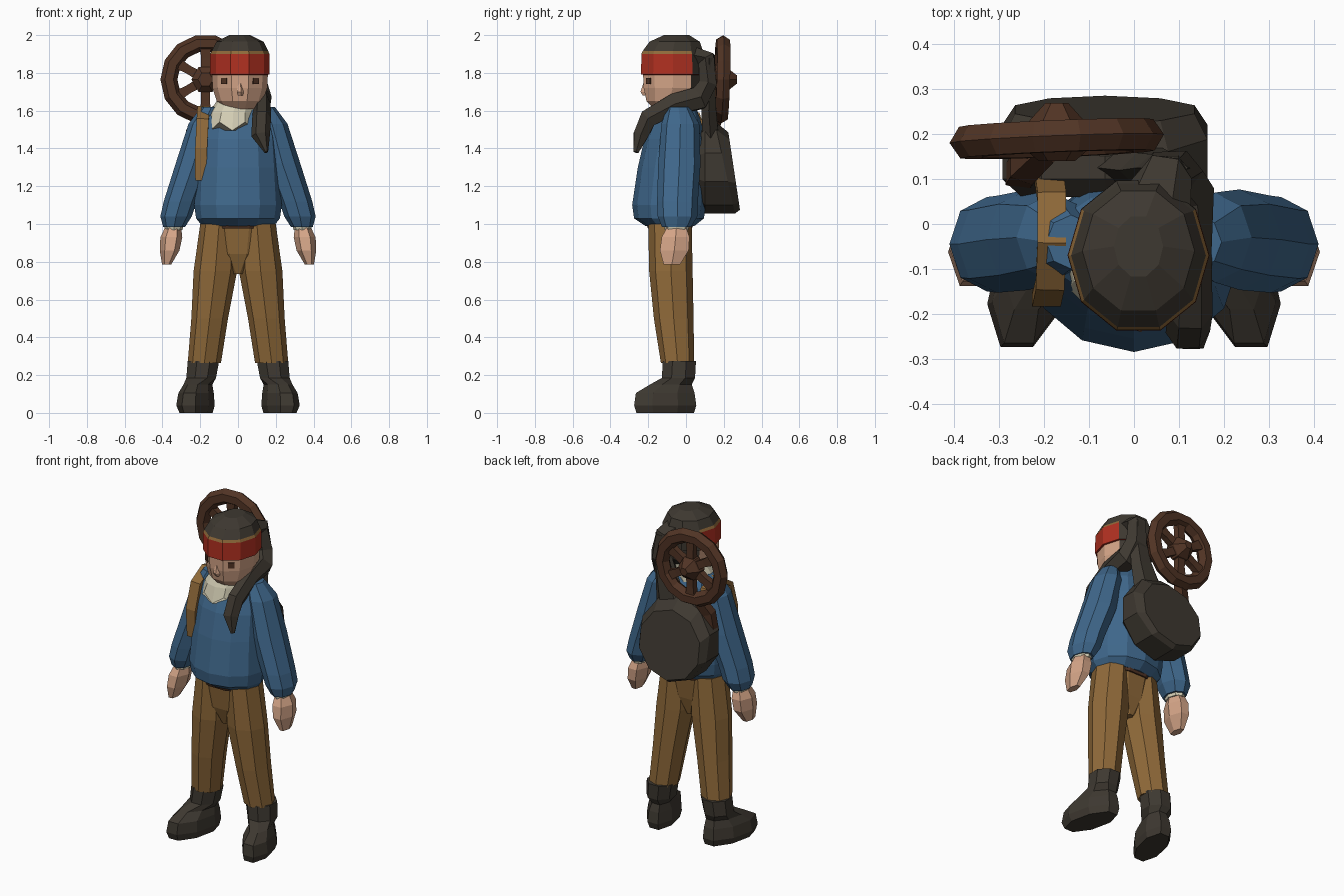
import bpy, bmesh, math
from mathutils import Vector


def material(name, r, g, b):
    m = bpy.data.materials.new(name)
    m.diffuse_color = [(c / 255) ** 2.2 for c in (r, g, b)] + [1]
    return m


GREY = material("charcoal", 64, 59, 52)
BLUE = material("shirt blue", 65, 103, 138)
TAN = material("trouser tan", 142, 105, 60)
RED = material("band red", 176, 52, 38)
SKIN = material("skin", 212, 164, 135)
CREAM = material("cream", 212, 206, 180)
BROWN = material("wood brown", 82, 55, 41)


def skin_rings(name, rings, mats, rule=None):
    """Join closed rings of points into a capped solid."""
    bm = bmesh.new()
    rows = [[bm.verts.new(p) for p in ring] for ring in rings]
    n = len(rows[0])
    for a, b in zip(rows, rows[1:]):
        for i in range(n):
            bm.faces.new((a[i], a[(i + 1) % n], b[(i + 1) % n], b[i]))
    bm.faces.new(rows[0])
    bm.faces.new(rows[-1])
    bmesh.ops.recalc_face_normals(bm, faces=bm.faces)
    bm.normal_update()
    if rule:
        for f in bm.faces:
            f.material_index = rule(f.calc_center_median(), f.normal)
    me = bpy.data.meshes.new(name)
    bm.to_mesh(me)
    bm.free()
    for m in mats:
        me.materials.append(m)
    ob = bpy.data.objects.new(name, me)
    bpy.context.collection.objects.link(ob)
    return ob


def loft(name, rings, mats, n=8, side=1, axis="z", rule=None, turn=0.0):
    """Rings are (x, y, z, radius1, radius2, shear)."""
    out = []
    for r in rings:
        x, y, z, a, b = r[:5]
        k = r[5] if len(r) > 5 else 0
        pts = []
        for i in range(n):
            t = 2 * math.pi * (i + turn) / n
            u, v = a * math.cos(t), b * math.sin(t)
            if axis == "z":
                pts.append((side * (x + u + k * v), y + v, z))
            else:
                pts.append((side * (x + u), y + k * v, z + v))
        out.append(pts)
    return skin_rings(name, out, mats, rule)


def sweep(name, path, mats, n=6, turn=0.0, ref=(1, 0, 0)):
    """Path points are (x, y, z, width, thickness)."""
    P = [Vector(p[:3]) for p in path]
    out = []
    for i, p in enumerate(P):
        t = (P[min(i + 1, len(P) - 1)] - P[max(i - 1, 0)]).normalized()
        s = Vector(ref)
        s = (s - t * s.dot(t)).normalized()
        up = s.cross(t)
        w, h = path[i][3:]
        out.append([p + s * w * math.cos(q) + up * h * math.sin(q)
                    for q in (turn + 2 * math.pi * j / n for j in range(n))])
    return skin_rings(name, out, mats)


# Head with cap and band, coloured by height and direction
def head_rule(c, nrm):
    if c.z > 1.912 or nrm.y > 0.65:
        return 0
    if c.z > 1.9:
        return 3
    if c.z > 1.79:
        return 1
    return 2 if c.y < 0.0 else 0


loft("head", [(.01, -.10, 1.61, .085, .075), (.01, -.09, 1.65, .122, .125),
              (.01, -.07, 1.72, .145, .162), (.01, -.07, 1.79, .148, .165),
              (.01, -.07, 1.792, .158, .176), (.01, -.07, 1.90, .157, .175),
              (.01, -.07, 1.915, .150, .168), (.01, -.06, 1.965, .125, .14),
              (.01, -.05, 2.0, .055, .07)], [GREY, RED, SKIN, TAN], 10, rule=head_rule)
loft("nose", [(.01, -.21, 1.68, .02, .02), (.01, -.22, 1.70, .02, .022),
              (.01, -.215, 1.75, .01, .01)], [SKIN], 5)
for s in (1, -1):
    bpy.ops.mesh.primitive_cube_add(size=1, location=(.01 + s * .083, -.197, 1.757),
                                    rotation=(0, 0, s * .66))
    eye = bpy.context.object
    eye.name = "eye"
    eye.scale = (.036, .009, .034)
    eye.data.materials.append(BROWN)

# Long cap tail falling behind the head and over the shoulder
sweep("cap_tail", [(.03, .0, 1.90, .10, .06), (.07, .11, 1.87, .06, .055),
                   (.08, .115, 1.74, .075, .055), (.105, .065, 1.665, .075, .07),
                   (.128, -.06, 1.635, .045, .065), (.125, -.2, 1.56, .05, .055),
                   (.12, -.24, 1.47, .05, .045), (.15, -.265, 1.38, .01, .015)], [GREY])
sweep("cap_drape", [(.075, .125, 1.88, .045, .03), (.07, .125, 1.74, .065, .035),
                    (.045, .12, 1.62, .08, .045), (.0, .13, 1.46, .11, .05)], [GREY])

# Shirt and collar
loft("shirt", [(0, -.085, .99, .19, .13), (0, -.09, 1.03, .222, .185),
               (0, -.09, 1.10, .232, .195), (0, -.075, 1.30, .22, .18),
               (0, -.06, 1.45, .21, .16), (0, -.05, 1.56, .19, .125),
               (0, -.04, 1.64, .11, .08)], [BLUE], 12)
collar = loft("collar", [(-.03, -.075, 1.54, .135, .135), (-.025, -.065, 1.59, .125, .125),
                         (0, -.04, 1.69, .09, .10)], [CREAM], 12)
for i, v in enumerate(collar.data.vertices):
    if i < 12 and i % 2:
        v.co.z -= .045

# Arms, legs and boots on both sides
for s in (1, -1):
    loft("sleeve", [(.14, -.04, 1.62, .055, .06), (.18, -.03, 1.53, .082, .10),
                    (.235, -.035, 1.32, .095, .112), (.305, -.045, 1.12, .088, .108),
                    (.328, -.045, 1.04, .083, .105), (.338, -.05, .985, .058, .078)],
         [BLUE], 8, s)
    loft("cuff", [(.34, -.05, .968, .046, .062), (.34, -.05, 1.0, .053, .07)], [CREAM], 8, s)
    loft("hand", [(.342, -.05, .99, .04, .055), (.353, -.055, .93, .058, .085),
                  (.362, -.062, .86, .052, .088), (.378, -.075, .785, .024, .05)],
         [SKIN], 6, s)
    loft("trouser_leg", [(.1, -.085, 1.0, .10, .115), (.12, -.08, .75, .115, .115),
                         (.15, -.065, .50, .097, .105), (.178, -.045, .265, .088, .088)],
         [TAN], 8, s)
    loft("boot", [(.222, -.11, 0, .08, .165, -.22), (.225, -.11, .04, .094, .178, -.22),
                  (.222, -.11, .105, .086, .168, -.22), (.212, -.08, .15, .07, .12, -.25),
                  (.195, -.04, .185, .085, .095), (.183, -.035, .275, .09, .095)],
         [GREY], 8, s, turn=.5)
loft("hips", [(0, -.08, .735, .03, .06), (0, -.085, .84, .15, .095),
              (0, -.085, 1.02, .2, .118)], [TAN], 10)
loft("belt", [(0, -.085, .975, .185, .122), (0, -.085, 1.02, .195, .14)], [BROWN], 10)

# Round pack with a slanted back, and its shoulder strap
loft("pack", [(-.06, .06, 1.30, .20, .20), (-.065, .10, 1.30, .24, .245),
              (-.065, .205, 1.30, .24, .245, -.22), (-.065, .255, 1.28, .21, .205, -.15)],
     [GREY], 10, axis="y", turn=.5)
sweep("shoulder_strap", [(-.198, -.16, 1.23, .04, .02), (-.195, -.17, 1.40, .045, .02),
                         (-.187, -.135, 1.55, .045, .02), (-.183, -.04, 1.61, .045, .02),
                         (-.183, .06, 1.58, .045, .02), (-.19, .11, 1.42, .045, .02)],
      [TAN], 4, math.pi / 4)
sweep("wheel_bracket", [(-.25, .11, 1.36, .045, .04), (-.24, .125, 1.48, .045, .04),
                        (-.19, .17, 1.58, .04, .035)], [BROWN], 5)

# Spoked wheel standing on the pack
WX, WY, WZ = -.172, .19, 1.765
bpy.ops.mesh.primitive_torus_add(major_radius=.194, minor_radius=.045, major_segments=14,
                                 minor_segments=6, location=(WX, WY, WZ),
                                 rotation=(math.pi / 2 - .03, 0, .04))
rim = bpy.context.object
rim.name = "wheel_rim"
rim.scale = (1, 1, .9)
rim.data.materials.append(BROWN)
loft("wheel_hub", [(WX, WY - .05, WZ, .04, .04), (WX, WY - .02, WZ, .075, .075),
                   (WX, WY + .03, WZ, .07, .07), (WX, WY + .08, WZ, .025, .025)],
     [BROWN], 6, axis="y")
for i in range(6):
    a = math.pi / 6 + i * math.pi / 3
    d = Vector((math.cos(a), 0, math.sin(a)))
    c = Vector((WX, WY, WZ))
    sweep("wheel_spoke", [(*(c + d * .03), .03, .036), (*(c + d * .11), .026, .032),
                          (*(c + d * .19), .028, .045)], [BROWN], 4, math.pi / 4, (0, 1, 0))
